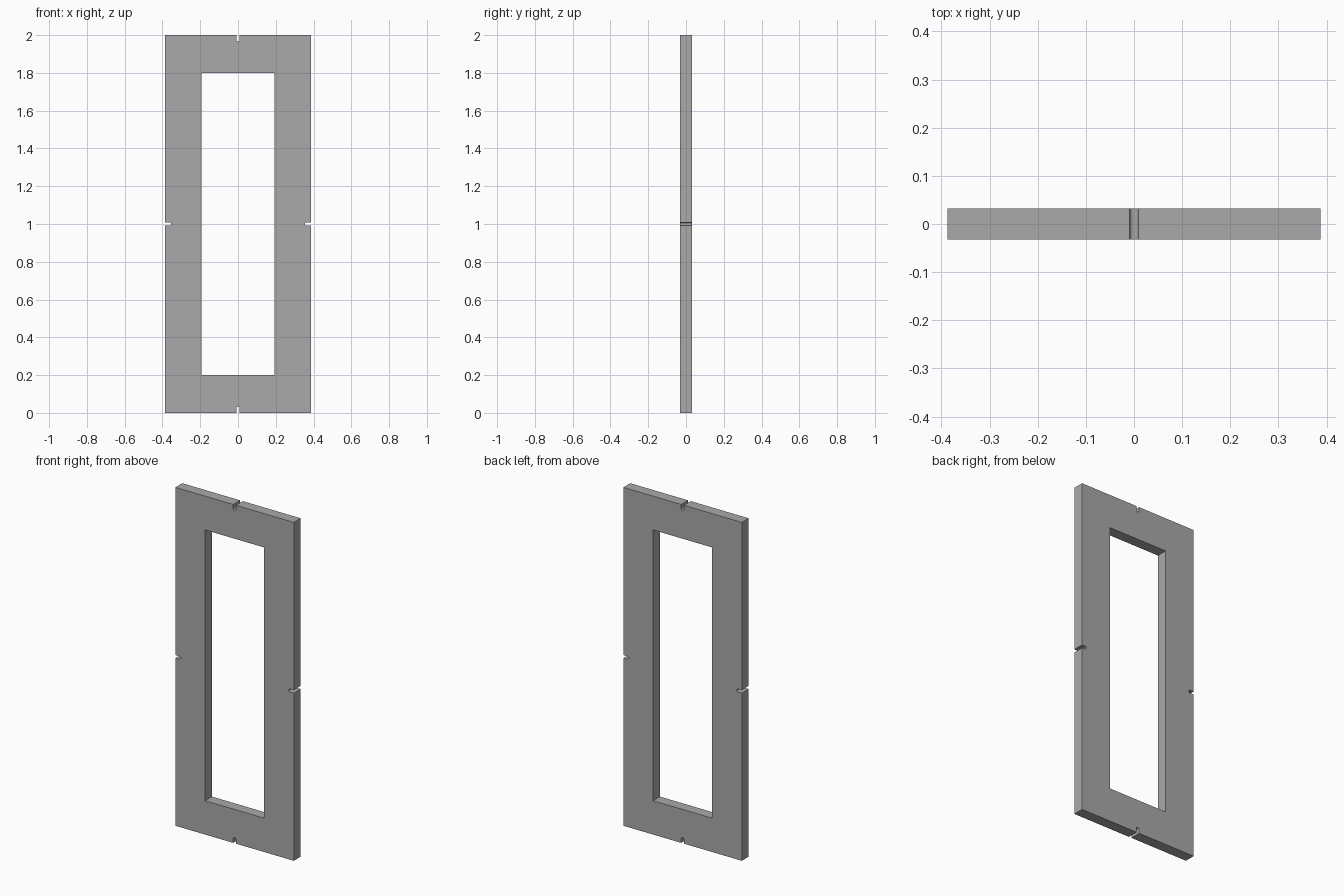
import bpy
import math
from mathutils import Matrix

cube = bpy.data.objects.get("Cube")
if cube:
    bpy.data.objects.remove(cube, do_unlink=True)

HALF_W, HALF_H, HALF_T = 0.387, 1.0, 0.032
OPEN_W, OPEN_H = 0.193, 0.8
NOTCH_R, NOTCH_D = 0.009, 0.033
STEPS = 4

grey = bpy.data.materials.new("plain grey")
grey.use_nodes = True
colour = (0.4, 0.4, 0.4, 1)
grey.diffuse_color = colour
grey.node_tree.nodes["Principled BSDF"].inputs["Base Color"].default_value = colour


def half_notch(edge):
    """Half of a round-ended slot as (position along edge normal, offset)."""
    angles = [math.pi / 2 * i / STEPS for i in range(STEPS + 1)]
    pts = [(edge - NOTCH_D + NOTCH_R * (1 - math.cos(a)), NOTCH_R * math.sin(a))
           for a in angles]
    return pts + [(edge, NOTCH_R)]


# One quarter of the outline, from the side notch to the top notch
quarter = half_notch(HALF_W) + [(HALF_W, HALF_H)]
quarter += [(off, pos) for pos, off in reversed(half_notch(HALF_H))]

# Mirror the quarter round to the whole outline
outline = []
for sx, sy in ((1, 1), (-1, 1), (-1, -1), (1, -1)):
    pts = quarter if sx * sy > 0 else quarter[::-1]
    outline += [(sx * x, sy * y) for x, y in pts[:-1]]
opening = [(-OPEN_W, -OPEN_H), (-OPEN_W, OPEN_H), (OPEN_W, OPEN_H), (OPEN_W, -OPEN_H)]

# Flat filled shape with the opening, extruded to the panel thickness
shape = bpy.data.curves.new("frame_shape", "CURVE")
shape.dimensions = "2D"
shape.fill_mode = "BOTH"
shape.extrude = HALF_T
for loop in (outline, opening):
    spline = shape.splines.new("POLY")
    spline.points.add(len(loop) - 1)
    for point, (x, y) in zip(spline.points, loop):
        point.co = (x, y, 0, 1)
    spline.use_cyclic_u = True

# Stand the frame upright and turn it into a mesh
helper = bpy.data.objects.new("frame_helper", shape)
bpy.context.collection.objects.link(helper)
bpy.context.view_layer.update()
graph = bpy.context.evaluated_depsgraph_get()
mesh = bpy.data.meshes.new_from_object(helper.evaluated_get(graph))
bpy.data.objects.remove(helper, do_unlink=True)
mesh.transform(Matrix.Translation((0, 0, HALF_H)) @ Matrix.Rotation(math.pi / 2, 4, "X"))
mesh.materials.clear()
mesh.materials.append(grey)
mesh.shade_flat()

frame = bpy.data.objects.new("notched_frame", mesh)
bpy.context.collection.objects.link(frame)
